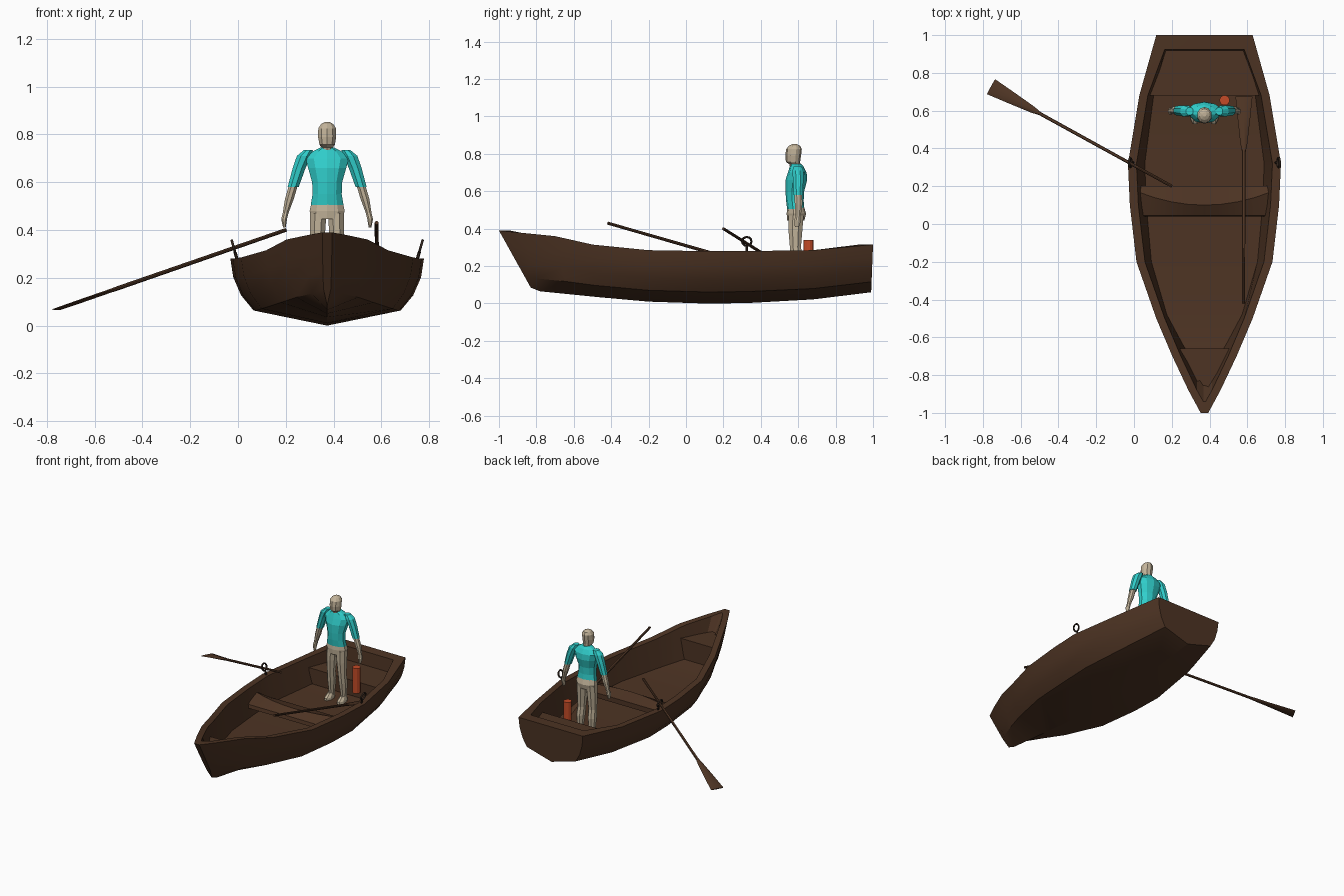
import bpy, bmesh, math
from mathutils import Vector, Matrix

if "Cube" in bpy.data.objects:
    bpy.data.objects.remove(bpy.data.objects["Cube"])

CX = 0.373  # centre line of the boat


def material(name, rgb):
    m = bpy.data.materials.new(name)
    m.diffuse_color = (*rgb, 1)
    m.use_nodes = True
    m.node_tree.nodes["Principled BSDF"].inputs["Base Color"].default_value = m.diffuse_color
    return m


WOOD = material("brown wood", (0.075, 0.034, 0.017))
IRON = material("dark iron", (0.03, 0.018, 0.012))
TEAL = material("teal cloth", (0.03, 0.62, 0.60))
TAN = material("tan", (0.54, 0.45, 0.32))
ORANGE = material("orange", (0.55, 0.07, 0.02))


def finish(name, bm, mat, smooth=None):
    bmesh.ops.recalc_face_normals(bm, faces=bm.faces)
    me = bpy.data.meshes.new(name)
    bm.to_mesh(me)
    bm.free()
    me.materials.append(mat)
    ob = bpy.data.objects.new(name, me)
    bpy.context.collection.objects.link(ob)
    if smooth:
        bpy.ops.object.select_all(action='DESELECT')
        ob.select_set(True)
        bpy.context.view_layer.objects.active = ob
        bpy.ops.object.shade_smooth_by_angle(angle=math.radians(smooth))
    return ob


def bridge(bm, rings):
    """Skin closed rings of points; return the vertex rings."""
    vs = [[bm.verts.new(p) for p in r] for r in rings]
    for a, b in zip(vs, vs[1:]):
        for i in range(len(a)):
            j = (i + 1) % len(a)
            bm.faces.new((a[i], a[j], b[j], b[i]))
    return vs


def solid(name, rings, mat, smooth=None):
    bm = bmesh.new()
    vs = bridge(bm, rings)
    bm.faces.new(vs[0])
    bm.faces.new(vs[-1])
    return finish(name, bm, mat, smooth)


def body(name, sections, mat, sides=8):
    """Stack of level ellipses: (x, y, z, rx, ry)."""
    rings = []
    for x, y, z, rx, ry in sections:
        angs = [2 * math.pi * (k + 0.5) / sides for k in range(sides)]
        rings.append([(CX + x + rx * math.cos(a), y + ry * math.sin(a), z) for a in angs])
    return solid(name, rings, mat)


# Hull: top y, keel y, half width, top z, keel z
STATIONS = [
    (1.0, 0.99, 0.255, 0.315, 0.06), (0.68, 0.68, 0.345, 0.285, 0.022),
    (0.32, 0.32, 0.405, 0.28, 0.002), (0.1, 0.1, 0.395, 0.28, 0.0),
    (-0.2, -0.2, 0.36, 0.285, 0.01), (-0.5, -0.48, 0.255, 0.315, 0.035),
    (-0.7, -0.63, 0.17, 0.36, 0.05), (-0.88, -0.78, 0.085, 0.378, 0.065),
    (-1.0, -0.83, 0.02, 0.39, 0.085)]
SECTION = [(1, 1), (0.97, 0.72), (0.89, 0.45), (0.76, 0.22)]  # width, height fractions

rings = []
for yt, yk, hw, zt, zk in STATIONS:
    half = [(hw * w, yk + (yt - yk) * h, zk + (zt - zk) * h) for w, h in SECTION]
    ring = [(CX + x, y, z) for x, y, z in half] + [(CX, yk, zk)]
    ring += [(CX - x, y, z) for x, y, z in reversed(half)]
    inner = max(hw - 0.045, 0.3 * hw)
    yi = min(max(yt, -0.94), 0.925)
    yf = min(max(yk, -0.77), 0.915)
    zf = max(0.105, half[3][2] + 0.015)
    fw = min(hw * 0.78, inner * 0.95)
    ring += [(CX - inner, yi, zt), (CX - fw, yf, zf), (CX + fw, yf, zf), (CX + inner, yi, zt)]
    rings.append(ring)
bm = bmesh.new()
vs = bridge(bm, rings)
for r in (vs[0], vs[-1]):
    bm.faces.new(r[:9])                       # outside end
    bm.faces.new(r[9:])                       # inside end
    bm.faces.new((r[0], r[8], r[9], r[12]))   # rim across the end
finish("hull", bm, WOOD, 25)


# Stern bench and bow deck, boxed down to the floor
def box(name, y0, w0, y1, w1, z_top, y1b, w0b, w1b, z_low):
    top = [(CX - w0, y0, z_top), (CX + w0, y0, z_top), (CX + w1, y1, z_top), (CX - w1, y1, z_top)]
    low = [(CX - w0b, y0, z_low), (CX + w0b, y0, z_low), (CX + w1b, y1b, z_low), (CX - w1b, y1b, z_low)]
    return solid(name, [top, low], WOOD)


box("stern_bench", 0.68, 0.295, 0.92, 0.21, 0.22, 0.91, 0.26, 0.19, 0.11)
box("bow_deck", -0.66, 0.135, -0.92, 0.02, 0.28, -0.74, 0.115, 0.06, 0.12)

# Rowing seat with a curved ridge
rings = []
for k in range(-4, 5):
    t = k / 4
    x, ridge = CX + 0.352 * t, 0.10 + 0.07 * t * t
    rings.append([(x, 0.04, 0.165), (x, 0.045, 0.19), (x, ridge, 0.225),
                  (x, 0.2, 0.20), (x, 0.2, 0.165)])
solid("rowing_seat", rings, WOOD, 25)


# Oars: round shaft widening into a flat blade
def oar(name, grip, tip):
    grip, tip = Vector(grip), Vector(tip)
    d = tip - grip
    length = d.length
    d.normalize()
    side = d.cross(Vector((0, 0, 1))).normalized()
    up = side.cross(d)
    rings = []
    for t, w, h in [(0, .008, .008), (.73, .009, .009), (.77, .018, .008), (.9, .034, .006), (1, .045, .003)]:
        c = grip + d * length * t
        rings.append([c + side * w * math.cos(a) + up * h * math.sin(a)
                      for a in (math.pi / 4 * k for k in range(8))])
    solid(name, rings, WOOD, 40)


oar("left_oar", (0.20, 0.20, 0.40), (-0.757, 0.727, 0.068))
oar("right_oar", (0.58, -0.42, 0.43), (0.582, 0.675, 0.115))

# Oarlocks: post and ring, leaning outward
for s, label in ((-1, "left"), (1, "right")):
    base = Vector((CX + s * 0.375, 0.325, 0.27))
    lean = Vector((s * 0.28, 0, 1)).normalized()
    centre = base + lean * 0.064
    bm = bmesh.new()
    loops = []
    for i in range(12):
        a = math.tau * i / 12
        out = lean * math.sin(a) + Vector((0, 1, 0)) * math.cos(a)
        axis = lean.cross(Vector((0, 1, 0)))
        loops.append([centre + out * (0.025 + 0.006 * math.cos(b)) + axis * 0.006 * math.sin(b)
                      for b in (math.tau * j / 6 for j in range(6))])
    bridge(bm, loops + [loops[0]])
    bmesh.ops.remove_doubles(bm, verts=bm.verts, dist=1e-5)
    finish(label + "_oarlock_ring", bm, IRON, 60)
    post = []
    for t in (0, 0.04):
        p = base + lean * t
        post.append([p + Vector((0.007 * math.cos(a), 0.007 * math.sin(a), 0))
                     for a in (math.tau * j / 6 for j in range(6))])
    solid(label + "_oarlock_post", post, IRON)

# Canister
body("canister", [(0.107, 0.655, 0.16, .027, .027), (0.107, 0.655, 0.34, .027, .027)], ORANGE, 12)

# Standing figure
body("head", [(0, .585, .72, .024, .026), (0, .582, .745, .025, .03), (0, .572, .757, .034, .038),
              (0, .573, .79, .040, .042), (0, .577, .825, .039, .042), (0, .58, .843, .027, .03),
              (0, .58, .852, .010, .012)], TAN, 10)
body("shirt", [(0, .587, .505, .072, .046), (0, .582, .55, .064, .047), (0, .582, .60, .066, .05),
               (0, .59, .66, .084, .058), (0, .595, .70, .095, .05), (0, .592, .73, .062, .038),
               (0, .588, .745, .03, .03)], TEAL, 10)
body("hips", [(0, .587, .445, .068, .046), (0, .59, .48, .077, .052), (0, .587, .515, .069, .045)], TAN, 10)
for s, label in ((-1, "left"), (1, "right")):
    body(label + "_sleeve", [(s * .078, .597, .735, .02, .022), (s * .097, .598, .71, .032, .032),
                             (s * .117, .60, .66, .029, .03), (s * .142, .60, .58, .025, .026)], TEAL)
    body(label + "_forearm", [(s * .141, .60, .588, .02, .022), (s * .158, .602, .53, .02, .022),
                              (s * .174, .60, .47, .013, .015), (s * .18, .597, .445, .013, .02),
                              (s * .179, .593, .41, .006, .012)], TAN)
    body(label + "_leg", [(s * .037, .588, .47, .037, .044), (s * .04, .585, .39, .034, .04),
                          (s * .043, .585, .30, .028, .032), (s * .045, .593, .24, .029, .034),
                          (s * .047, .597, .15, .02, .024), (s * .047, .597, .11, .02, .024)], TAN)
    body(label + "_foot", [(s * .05, .575, .105, .026, .05), (s * .05, .575, .12, .025, .049),
                           (s * .049, .59, .145, .018, .028)], TAN)
